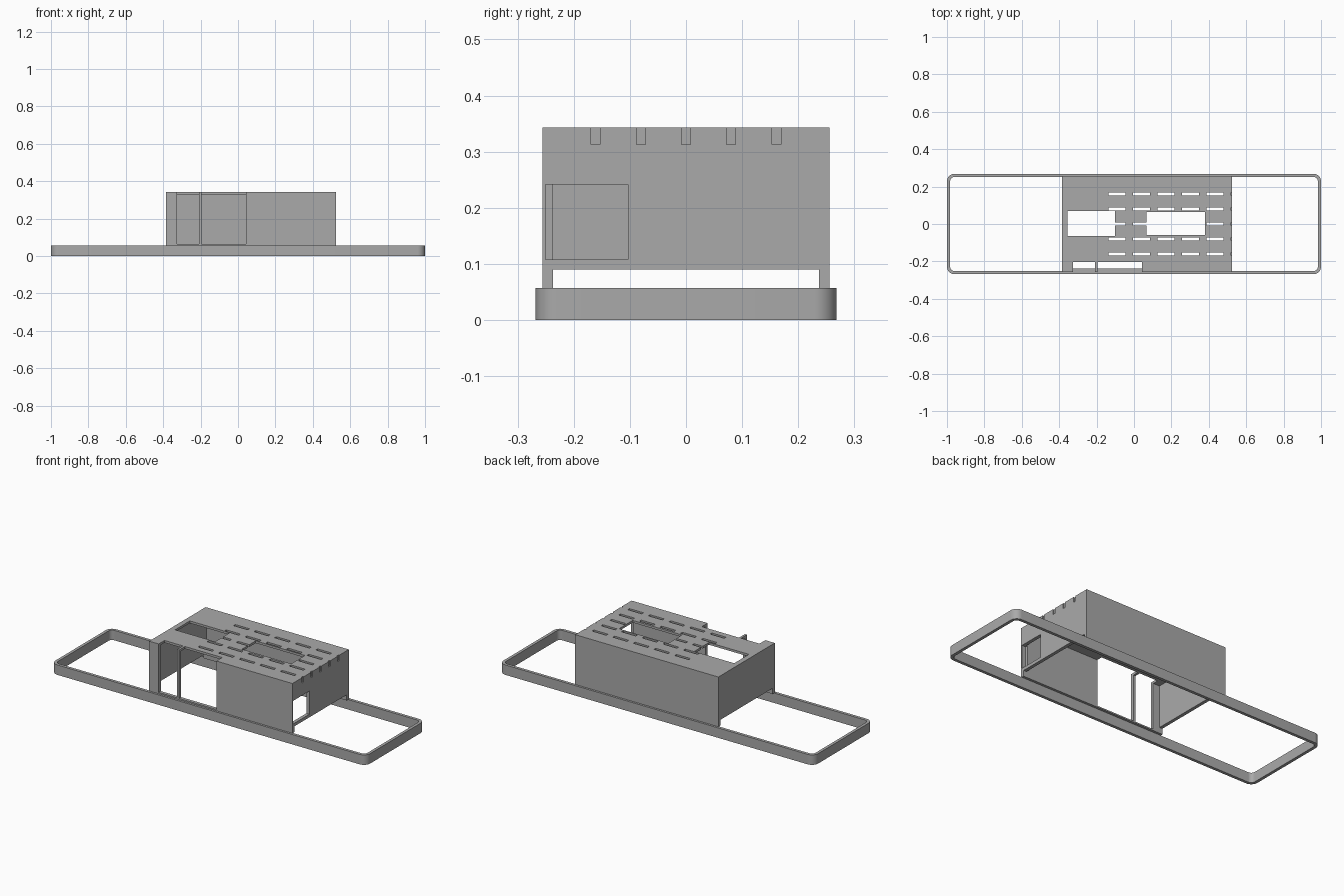
import bpy, bmesh, math
from mathutils import Vector

if "Cube" in bpy.data.objects:
    bpy.data.objects.remove(bpy.data.objects["Cube"], do_unlink=True)

grey = bpy.data.materials.new("plain_grey")
grey.use_nodes = True
COLOR = (0.4, 0.4, 0.4, 1)
grey.diffuse_color = COLOR
grey.node_tree.nodes["Principled BSDF"].inputs["Base Color"].default_value = COLOR


def add_object(name, bm):
    mesh = bpy.data.meshes.new(name)
    bmesh.ops.recalc_face_normals(bm, faces=bm.faces)
    bm.to_mesh(mesh)
    bm.free()
    mesh.materials.append(grey)
    obj = bpy.data.objects.new(name, mesh)
    bpy.context.collection.objects.link(obj)
    return obj


def boxes(name, *spans):
    """Boxes given as (x0, x1, y0, y1, z0, z1)."""
    bm = bmesh.new()
    for x0, x1, y0, y1, z0, z1 in spans:
        low, high = Vector((x0, y0, z0)), Vector((x1, y1, z1))
        for v in bmesh.ops.create_cube(bm, size=1)["verts"]:
            v.co = (low + high) / 2 + v.co * (high - low)
    return add_object(name, bm)


def cut(target, cutter):
    mod = target.modifiers.new("cut", "BOOLEAN")
    mod.operation, mod.solver, mod.object = "DIFFERENCE", "EXACT", cutter
    bpy.context.view_layer.objects.active = target
    bpy.ops.object.modifier_apply(modifier=mod.name)
    bpy.data.objects.remove(cutter, do_unlink=True)


def rounded_loop(hx, hy, r, steps=10):
    points = []
    for q, (sx, sy) in enumerate([(1, 1), (-1, 1), (-1, -1), (1, -1)]):
        for i in range(steps + 1):
            a = (q + i / steps) * math.pi / 2
            points.append((sx * (hx - r) + r * math.cos(a), sy * (hy - r) + r * math.sin(a)))
    return points


# Long rounded base frame
FRAME_H, RIM = 0.057, 0.017
bm = bmesh.new()
outer, inner = rounded_loop(1, 0.268, 0.04), rounded_loop(1 - RIM, 0.268 - RIM, 0.023)
rings = [[bm.verts.new((x, y, z)) for x, y in loop]
         for loop, z in [(outer, 0), (outer, FRAME_H), (inner, FRAME_H), (inner, 0)]]
n = len(outer)
for k in range(4):
    a, b = rings[k], rings[(k + 1) % 4]
    for i in range(n):
        j = (i + 1) % n
        bm.faces.new((a[i], a[j], b[j], b[i]))
frame = add_object("base_frame", bm)
frame.select_set(True)
bpy.context.view_layer.objects.active = frame
bpy.ops.object.shade_smooth_by_angle(angle=math.radians(30))

# Hollow housing, open underneath
X0, X1, Y, TOP, WALL = -0.385, 0.525, 0.256, 0.343, 0.019
IN = Y - WALL
housing = boxes("housing", (X0, X1, -Y, Y, FRAME_H, TOP))
cut(housing, boxes("cavity", (X0 + WALL, X1 - WALL, -IN, IN, 0, 0.33)))

# Gaps below both end walls, leaving corner feet
cut(housing, boxes("end_gaps", (-0.6, 0.6, -IN, IN, 0, 0.09)))

# Front openings running up through the roof edge, roof windows, end port
cut(housing, boxes(
    "openings",
    (-0.325, -0.208, -0.3, -0.203, 0.065, 0.4),
    (-0.195, 0.042, -0.3, -0.203, 0.065, 0.4),
    (-0.355, -0.101, -0.064, 0.07, 0.31, 0.4),
    (0.067, 0.38, -0.06, 0.065, 0.31, 0.4),
    (0.5, 0.6, -0.25, -0.103, 0.108, 0.241)))

# Grid of vent slots, the last column nicking the end wall
slots = []
for row in range(5):
    for col in range(6):
        x, y = -0.136 + 0.131 * col, -0.161 + 0.0805 * row
        slots.append((x, x + 0.09, y - 0.008, y + 0.008, 0.313, 0.4))
cut(housing, boxes("vents", *slots))
